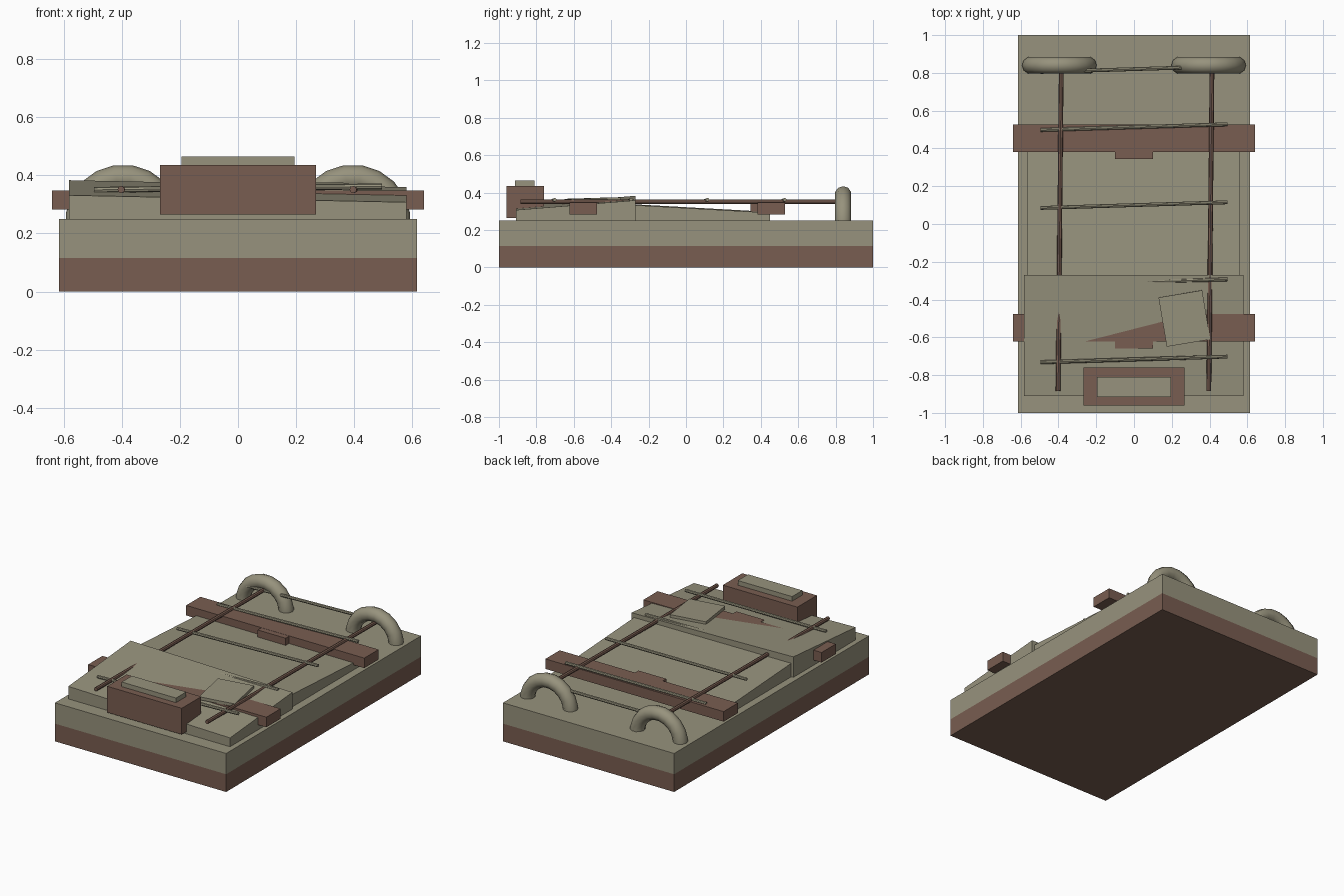
import bpy, bmesh, math
from mathutils import Vector

if "Cube" in bpy.data.objects:
    bpy.data.objects.remove(bpy.data.objects["Cube"])


def material(name, rgb):
    m = bpy.data.materials.new(name)
    m.diffuse_color = (*rgb, 1)
    m.use_nodes = True
    m.node_tree.nodes["Principled BSDF"].inputs["Base Color"].default_value = m.diffuse_color
    return m


KHAKI = material("khaki", (0.31, 0.29, 0.205))
BROWN = material("brown", (0.19, 0.11, 0.082))


def finish(bm, name, mat):
    bmesh.ops.recalc_face_normals(bm, faces=bm.faces)
    me = bpy.data.meshes.new(name)
    bm.to_mesh(me)
    bm.free()
    ob = bpy.data.objects.new(name, me)
    me.materials.append(mat)
    bpy.context.collection.objects.link(ob)
    return ob


def box(name, mat, x, y, z, top=None):
    """Box from ranges; top(x, y) optionally gives a sloping upper face."""
    bm = bmesh.new()
    bmesh.ops.create_cube(bm, size=1)
    for v in bm.verts:
        up = v.co.z > 0
        px, py = x[v.co.x > 0], y[v.co.y > 0]
        v.co = (px, py, top(px, py) if up and top else z[up])
    return finish(bm, name, mat)


def rod(name, mat, a, b, r):
    a, b = Vector(a), Vector(b)
    bm = bmesh.new()
    bmesh.ops.create_cone(bm, cap_ends=True, segments=8, radius1=r, radius2=r,
                          depth=(b - a).length)
    rot = (b - a).to_track_quat('Z', 'Y')
    for v in bm.verts:
        v.co = rot @ v.co + (a + b) / 2
    return finish(bm, name, mat)


# Two-tone base slab
box("base_lower", BROWN, (-0.615, 0.615), (-1, 1), (0, 0.115))
box("base_upper", KHAKI, (-0.615, 0.615), (-1, 1), (0.115, 0.25))

# Sloping panels lying on the base
box("main_panel", KHAKI, (-0.567, 0.562), (-0.30, 0.45), (0.24, 0),
    lambda x, y: 0.32 - 0.056 * y - 0.004 * x)
box("front_flap", KHAKI, (-0.582, 0.58), (-0.91, -0.27), (0.24, 0),
    lambda x, y: 0.393 + 0.081 * y - 0.0207 * x)

# Straps with small buckles on their front edge
for label, y in (("front", -0.55), ("back", 0.455)):
    box(label + "_strap", BROWN, (-0.64, 0.64), (y - 0.073, y + 0.073), (0.283, 0.348))
    box(label + "_buckle", BROWN, (-0.1, 0.1), (y - 0.11, y - 0.06), (0.295, 0.347))

# Front block with raised plate
box("front_block", BROWN, (-0.268, 0.268), (-0.96, -0.76), (0.265, 0.435))
box("block_plate", KHAKI, (-0.195, 0.195), (-0.915, -0.81), (0.43, 0.465))

# Loose tilted patch
patch = box("patch", KHAKI, (-0.117, 0.117), (-0.132, 0.132), (-0.01, 0.01))
patch.location = (0.267, -0.5, 0.361)
patch.rotation_euler = (0.03, 0, math.radians(9.5))

# Lengthwise rods and cross rods
rod("left_rod", BROWN, (-0.402, -0.885, 0.351), (-0.385, 0.83, 0.351), 0.0125)
rod("right_rod", BROWN, (0.396, -0.885, 0.351), (0.413, 0.83, 0.351), 0.0125)
for i, y in enumerate((-0.717, -0.308, 0.1, 0.513, 0.82)):
    rod(f"cross_rod_{i + 1}", KHAKI, (-0.495, y - 0.015, 0.35), (0.495, y + 0.015, 0.362), 0.01)

# Arched carry handles
for label, sx in (("left", -1), ("right", 1)):
    bpy.ops.mesh.primitive_torus_add(major_segments=20, minor_segments=10,
                                     major_radius=0.155, minor_radius=0.045)
    ob = bpy.context.object
    ob.name = label + "_handle"
    ob.data.materials.append(KHAKI)
    bm = bmesh.new()
    bm.from_mesh(ob.data)
    for v in bm.verts:
        a = math.radians(9)
        x, y, z = v.co
        v.co = (sx * 0.395 + x * math.cos(a) - y * math.sin(a), 0.84 + z,
                0.237 + x * math.sin(a) + y * math.cos(a))
    bmesh.ops.bisect_plane(bm, geom=bm.verts[:] + bm.edges[:] + bm.faces[:],
                           plane_co=(0, 0, 0.24), plane_no=(0, 0, 1), clear_inner=True)
    bmesh.ops.holes_fill(bm, edges=[e for e in bm.edges if e.is_boundary])
    bmesh.ops.recalc_face_normals(bm, faces=bm.faces)
    bm.to_mesh(ob.data)
    bm.free()
    bpy.ops.object.shade_smooth_by_angle(angle=math.radians(50))
